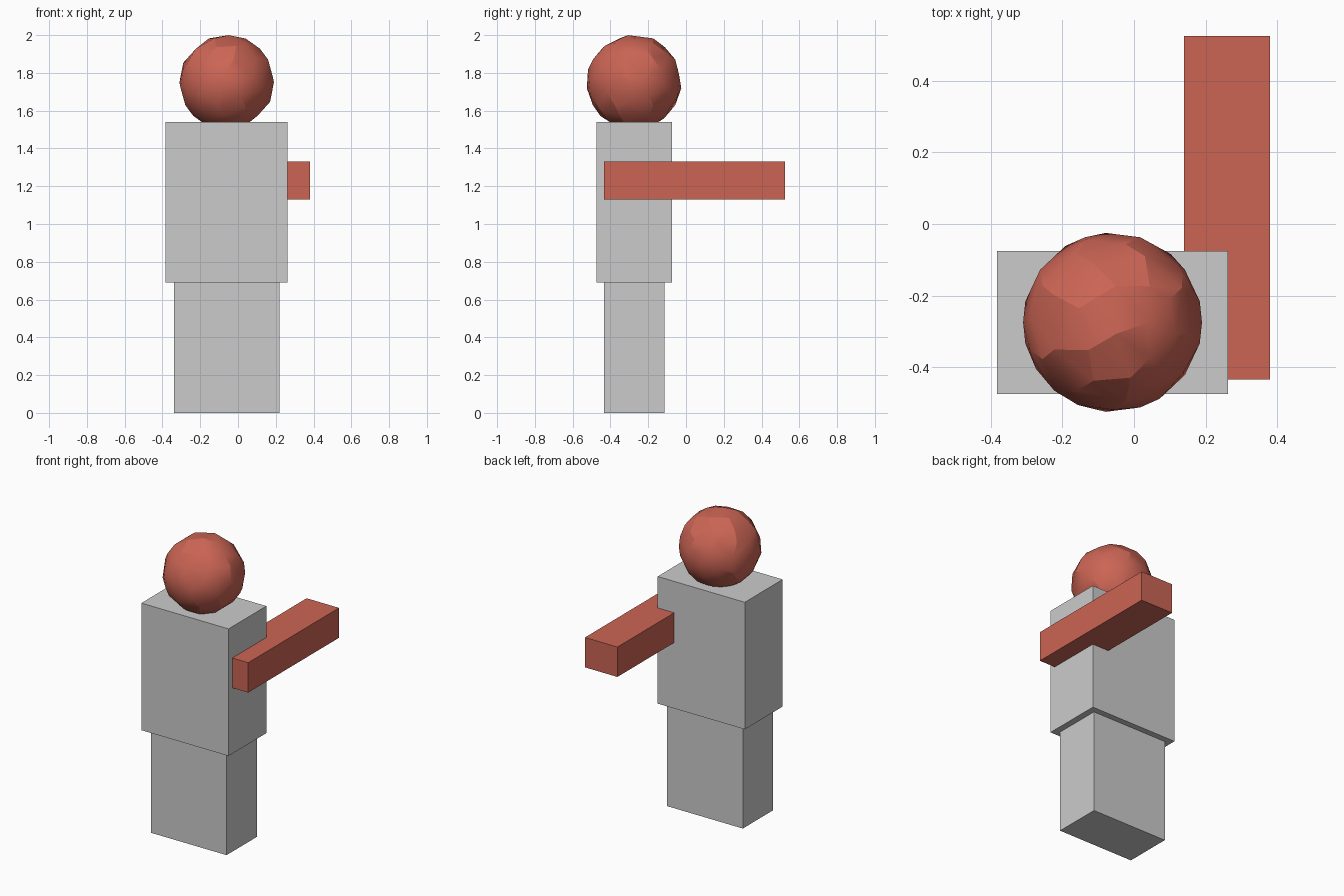
import bpy
import math

if "Cube" in bpy.data.objects:
    bpy.data.objects.remove(bpy.data.objects["Cube"])

CX, CY = -0.06, -0.275  # body axis

red = bpy.data.materials.new("red")
red.diffuse_color = (0.60, 0.13, 0.09, 1)
red.use_nodes = True
red.node_tree.nodes["Principled BSDF"].inputs["Base Color"].default_value = red.diffuse_color


def box(name, size, centre, mat=None):
    bpy.ops.mesh.primitive_cube_add(size=1, location=centre)
    ob = bpy.context.object
    ob.name = name
    ob.scale = size
    bpy.ops.object.transform_apply(location=False, rotation=False, scale=True)
    if mat:
        ob.data.materials.append(mat)
    return ob


# Body blocks
box("legs", (0.56, 0.32, 0.69), (CX, CY, 0.345))
box("torso", (0.645, 0.40, 0.85), (CX, CY, 1.115))

# Single outstretched arm, partly sunk into the torso
box("arm", (0.24, 0.96, 0.20), (0.26, 0.045, 1.23), red)

# Faceted ball head with its base sunk into the torso
bpy.ops.mesh.primitive_ico_sphere_add(subdivisions=3, radius=0.25,
                                      location=(CX, CY, 1.75))
head = bpy.context.object
head.name = "head"
head.data.materials.append(red)
reduce = head.modifiers.new("reduce", 'DECIMATE')
reduce.ratio = 0.5
bpy.ops.object.modifier_apply(modifier="reduce")
bpy.ops.object.shade_smooth_by_angle(angle=math.radians(20))
